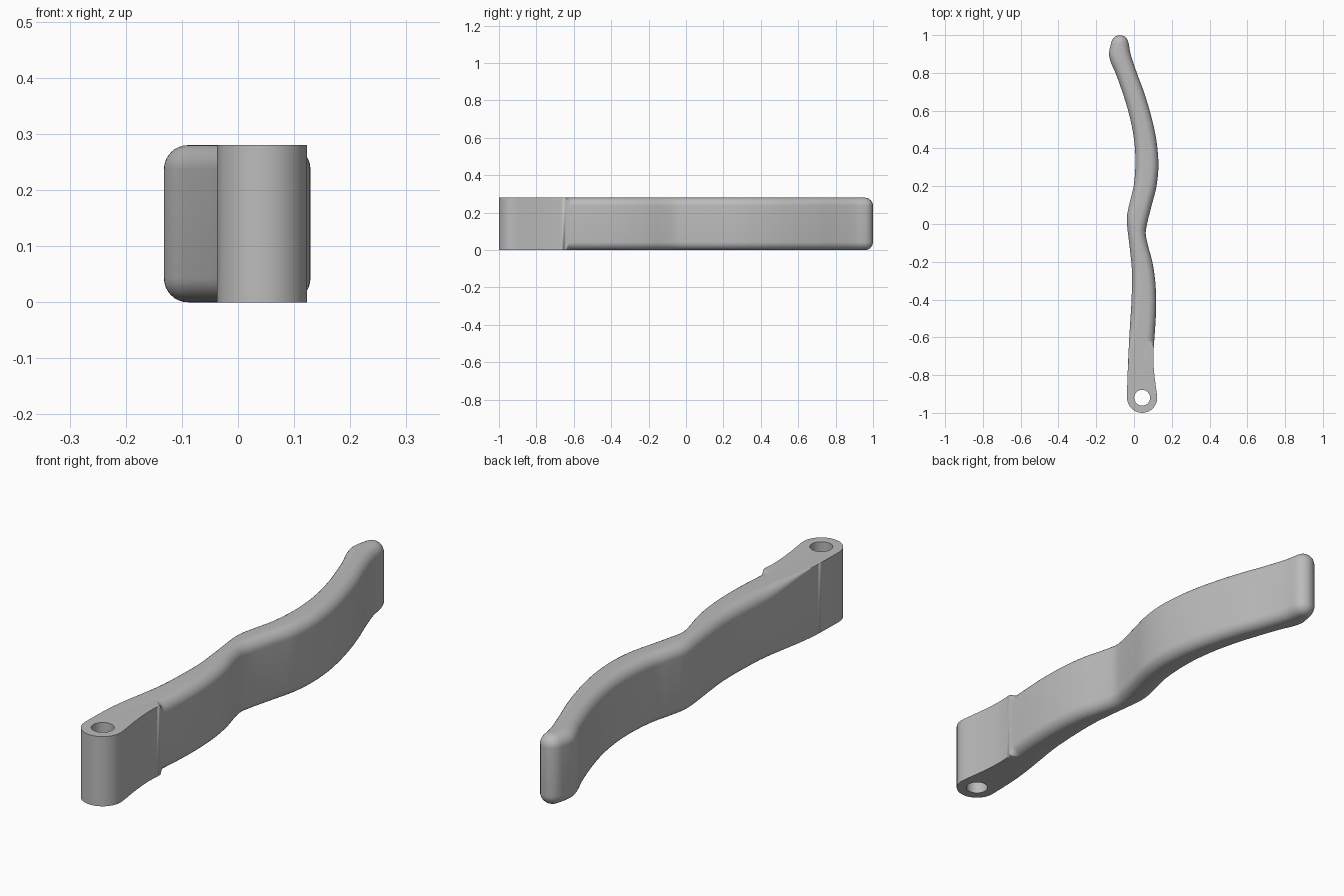
import bpy, bmesh, math
from mathutils import Vector

HEIGHT, FILLET, STEPS = 0.28, 0.043, 8
PIVOT, PIVOT_R, HOLE_R = Vector((0.043, -0.92)), 0.08, 0.042

cube = bpy.data.objects.get("Cube")
if cube:
    bpy.data.objects.remove(cube, do_unlink=True)


def arc(center, radius, start, end, count):
    angles = [math.radians(start + (end - start) * i / (count - 1)) for i in range(count)]
    return [Vector((center[0] + radius * math.cos(a), center[1] + radius * math.sin(a))) for a in angles]


# Plan outline, counter-clockwise: pivot eye, finger side, tip, back side
finger_side = [(0.108, -0.8), (0.102, -0.71), (0.107, -0.62), (0.115, -0.5), (0.117, -0.4),
               (0.112, -0.3), (0.097, -0.2), (0.073, -0.11), (0.062, -0.05), (0.069, 0.0),
               (0.094, 0.1), (0.119, 0.2), (0.129, 0.3), (0.124, 0.4), (0.108, 0.5),
               (0.083, 0.6), (0.052, 0.7), (0.015, 0.8), (-0.018, 0.9)]
back_side = [(-0.132, 0.9), (-0.122, 0.855), (-0.098, 0.8), (-0.062, 0.7), (-0.031, 0.6),
             (-0.008, 0.5), (0.005, 0.4), (0.007, 0.3), (-0.002, 0.2), (-0.021, 0.12),
             (-0.036, 0.05), (-0.037, 0.0), (-0.021, -0.14), (-0.011, -0.25), (-0.013, -0.4),
             (-0.025, -0.6), (-0.034, -0.8)]
knots = (arc(PIVOT, PIVOT_R, 180, 370, 16) + [Vector(p) for p in finger_side]
         + arc((-0.075, 0.954), 0.046, 10, 165, 8) + [Vector(p) for p in back_side])


def smooth_loop(points, spacing=0.012):
    """Closed Hermite curve through the points, sampled about evenly."""
    n, out = len(points), []
    tangent = [(points[(i + 1) % n] - points[i - 1]).normalized() for i in range(n)]
    for i in range(n):
        a, b = points[i], points[(i + 1) % n]
        chord = (b - a).length
        ta, tb = tangent[i] * chord, tangent[(i + 1) % n] * chord
        count = max(1, round(chord / spacing))
        for k in range(count):
            t = k / count
            h = t * t * (3 - 2 * t)
            out.append(a * (1 - h) + b * h + ta * t * (1 - t) ** 2 - tb * t * t * (1 - t))
    return out


def fillet_at(p):
    """Edge rounding: stops short on the finger side, fades out on the back."""
    if p.x > 0.04:
        t = (p.y + 0.645) / 0.02
    else:
        t = (p.y + 0.8) / 0.35
    t = min(1, max(0, t))
    return FILLET * t * t * (3 - 2 * t)


outline = smooth_loop(knots)
count = len(outline)
inward = []
for i in range(count):
    d = (outline[(i + 1) % count] - outline[i - 1]).normalized()
    inward.append(Vector((-d.y, d.x)))

# Lever body: stacked outlines, drawn in towards the top and bottom
levels = [(k / STEPS * math.pi / 2, False) for k in range(STEPS + 1)]
levels += [(a, True) for a, _ in reversed(levels)]
bm = bmesh.new()
rings = []
for angle, upper in levels:
    ring = []
    for p, n in zip(outline, inward):
        r = fillet_at(p)
        q = p + n * r * (1 - math.sin(angle))
        z = r * (1 - math.cos(angle))
        ring.append(bm.verts.new((q.x, q.y, HEIGHT - z if upper else z)))
    rings.append(ring)
for low, high in zip(rings, rings[1:]):
    for i in range(count):
        j = (i + 1) % count
        bm.faces.new((low[i], low[j], high[j], high[i]))
bm.faces.new(rings[0][::-1])
bm.faces.new(rings[-1])
bmesh.ops.remove_doubles(bm, verts=bm.verts[:], dist=0.00002)
bmesh.ops.recalc_face_normals(bm, faces=bm.faces[:])
mesh = bpy.data.meshes.new("lever")
bm.to_mesh(mesh)
bm.free()
lever = bpy.data.objects.new("lever", mesh)
bpy.context.collection.objects.link(lever)

# Plain grey material
grey = bpy.data.materials.new("grey")
grey.use_nodes = True
color = (0.5, 0.5, 0.5, 1)
grey.diffuse_color = color
grey.node_tree.nodes["Principled BSDF"].inputs["Base Color"].default_value = color
mesh.materials.append(grey)

# Pivot hole
bpy.ops.mesh.primitive_cylinder_add(vertices=48, radius=HOLE_R, depth=1,
                                    location=(PIVOT.x, PIVOT.y, HEIGHT / 2))
cutter = bpy.context.object
cutter.name = "pivot_hole_cutter"
cutter.hide_render = True
cutter.data.materials.append(grey)
cut = lever.modifiers.new("pivot_hole", "BOOLEAN")
cut.operation, cut.object, cut.solver = "DIFFERENCE", cutter, "EXACT"
bpy.ops.object.select_all(action="DESELECT")
lever.select_set(True)
bpy.context.view_layer.objects.active = lever
bpy.ops.object.modifier_apply(modifier=cut.name)
bpy.data.objects.remove(cutter, do_unlink=True)
bpy.ops.object.shade_smooth_by_angle(angle=math.radians(30))
